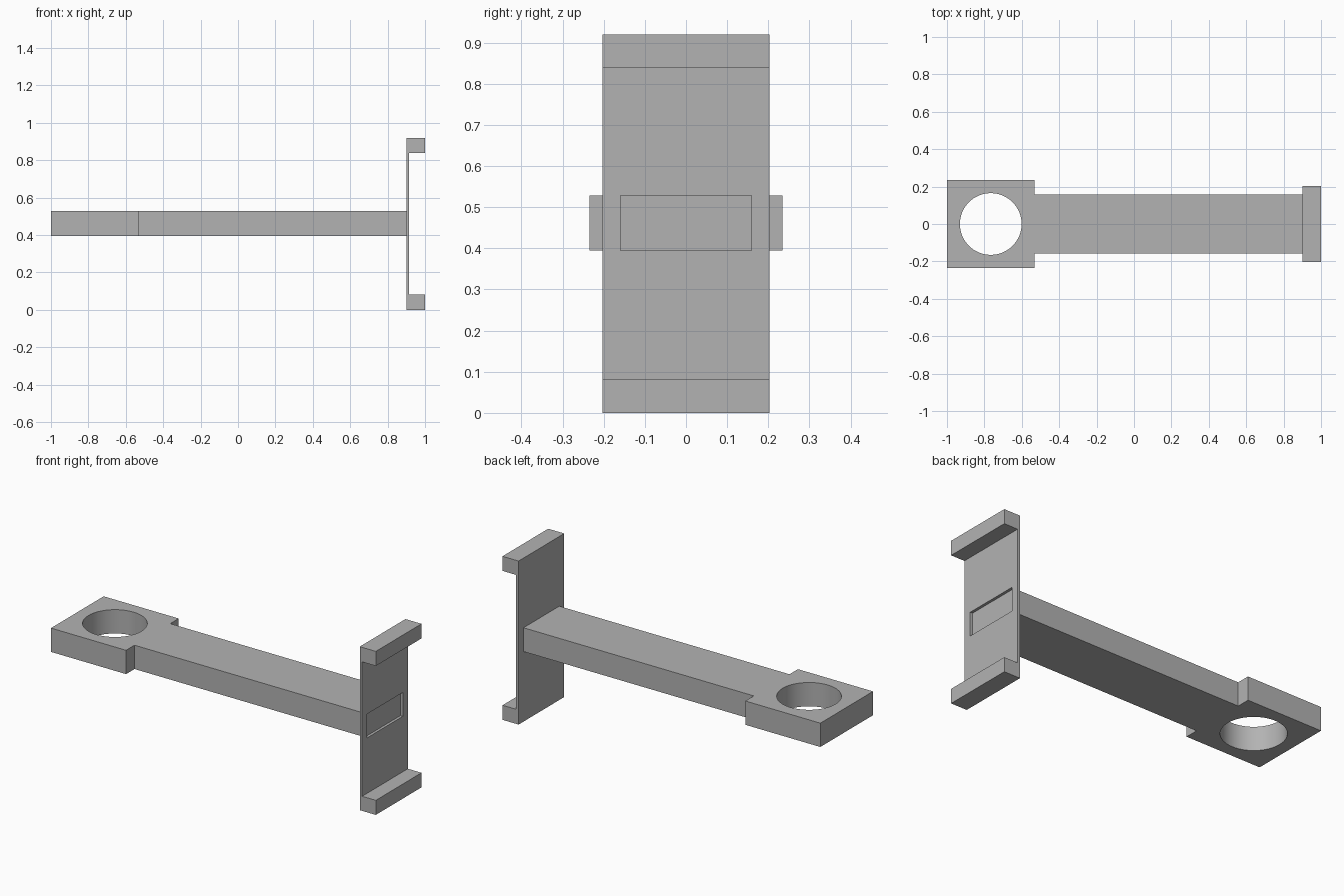
import bpy
import bmesh
from mathutils import Vector

cube = bpy.data.objects.get("Cube")
if cube:
    bpy.data.objects.remove(cube, do_unlink=True)

grey = bpy.data.materials.new("plain_grey")
grey.use_nodes = True
COLOUR = (0.45, 0.45, 0.45, 1)
grey.diffuse_color = COLOUR
grey.node_tree.nodes["Principled BSDF"].inputs["Base Color"].default_value = COLOUR


def extrude_profile(name, points, direction):
    """Closed outline pushed along a direction to make a solid."""
    bm = bmesh.new()
    face = bm.faces.new([bm.verts.new(p) for p in points])
    new = bmesh.ops.extrude_face_region(bm, geom=[face])["geom"]
    moved = [v for v in new if isinstance(v, bmesh.types.BMVert)]
    bmesh.ops.translate(bm, verts=moved, vec=Vector(direction))
    bmesh.ops.recalc_face_normals(bm, faces=bm.faces)
    mesh = bpy.data.meshes.new(name)
    bm.to_mesh(mesh)
    bm.free()
    mesh.materials.append(grey)
    obj = bpy.data.objects.new(name, mesh)
    bpy.context.collection.objects.link(obj)
    return obj


def cut(target, cutter):
    """Subtract a hidden helper from a part."""
    mod = target.modifiers.new("cut", "BOOLEAN")
    mod.operation = "DIFFERENCE"
    mod.solver = "EXACT"
    mod.object = cutter
    bpy.context.view_layer.objects.active = target
    bpy.ops.object.modifier_apply(modifier=mod.name)
    bpy.data.objects.remove(cutter, do_unlink=True)


# Shared sizes
ARM_BOTTOM, ARM_TOP = 0.394, 0.528
ARM_HALF, HEAD_HALF, BRACKET_HALF = 0.159, 0.234, 0.203
HEAD_END, PLATE_BACK, PLATE_FRONT = -0.533, 0.9, 0.915
HEIGHT, LIP = 0.92, 0.082

# Arm with a wider square head, outlined from above
half = [(PLATE_BACK, ARM_HALF), (HEAD_END, ARM_HALF),
        (HEAD_END, HEAD_HALF), (-1, HEAD_HALF)]
outline = half + [(x, -y) for x, y in reversed(half)]
arm = extrude_profile("arm_and_ring_head",
                      [(x, y, ARM_BOTTOM) for x, y in outline],
                      (0, 0, ARM_TOP - ARM_BOTTOM))

# Round hole through the head
bpy.ops.mesh.primitive_cylinder_add(vertices=64, radius=0.165, depth=1,
                                    location=(-0.766, 0, 0.46))
hole = bpy.context.object
hole.name = "hole_cutter"
hole.hide_render = True
hole.data.materials.append(grey)
cut(arm, hole)

# Channel-shaped end bracket with a lip at top and bottom
channel = [(PLATE_BACK, 0), (1, 0), (1, LIP), (PLATE_FRONT, LIP),
           (PLATE_FRONT, HEIGHT - LIP), (1, HEIGHT - LIP),
           (1, HEIGHT), (PLATE_BACK, HEIGHT)]
bracket = extrude_profile("end_bracket",
                          [(x, -BRACKET_HALF, z) for x, z in channel],
                          (0, 2 * BRACKET_HALF, 0))

# Slot in the bracket plate, closed at the back by the arm end
slot = extrude_profile("slot_cutter",
                       [(0.85, -ARM_HALF, ARM_BOTTOM), (0.85, ARM_HALF, ARM_BOTTOM),
                        (0.85, ARM_HALF, ARM_TOP), (0.85, -ARM_HALF, ARM_TOP)],
                       (0.12, 0, 0))
slot.hide_render = True
cut(bracket, slot)

# Smooth the hole wall, keep every corner sharp
for part in (arm, bracket):
    bpy.ops.object.select_all(action="DESELECT")
    part.select_set(True)
    bpy.context.view_layer.objects.active = part
    bpy.ops.object.shade_smooth_by_angle(angle=0.5)
